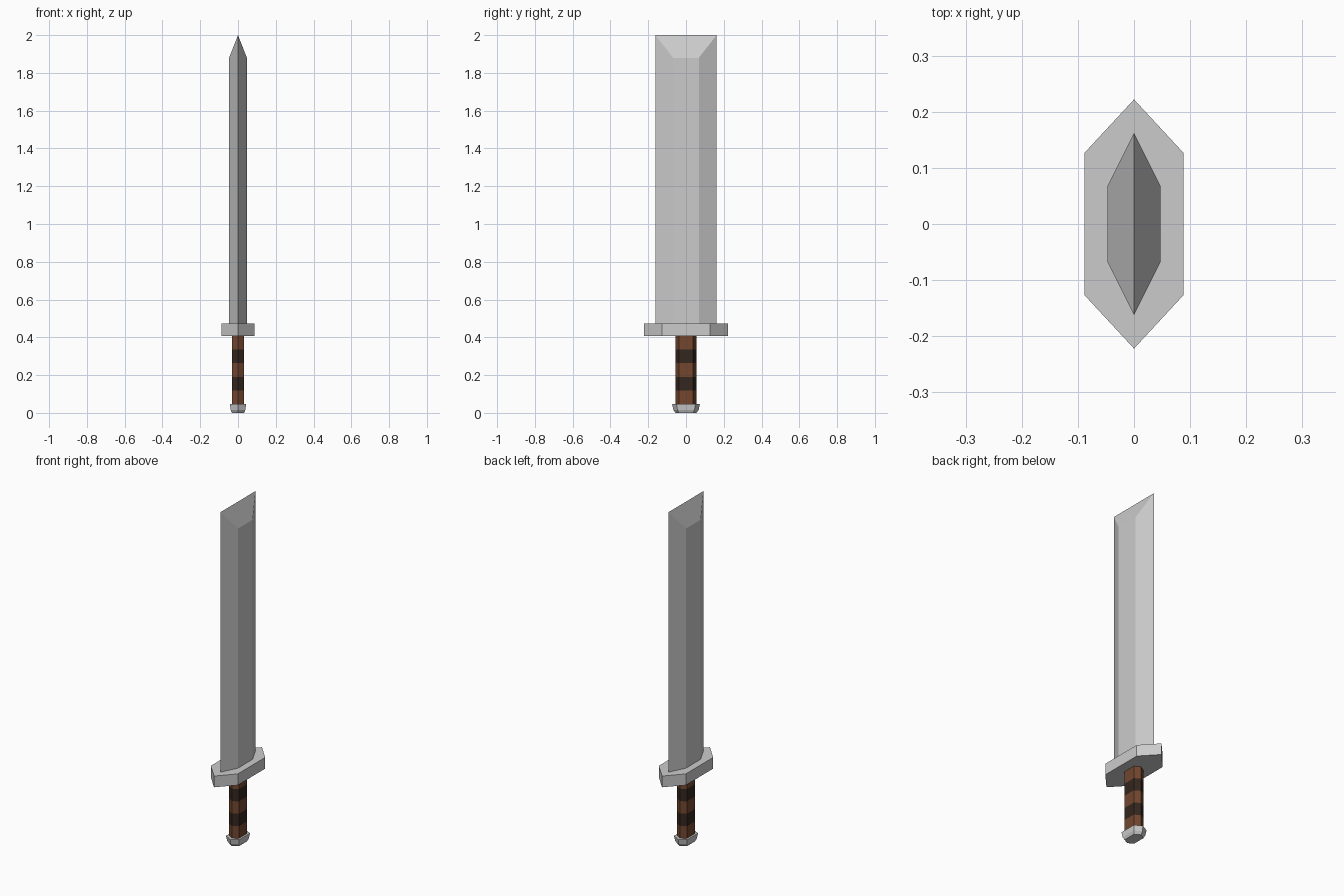
import bpy, bmesh

if "Cube" in bpy.data.objects:
    bpy.data.objects.remove(bpy.data.objects["Cube"])


def hexagon(hx, hy, fy, z, tip_z=None):
    """Elongated hexagon: points at +-hy on y, flat sides at +-hx spanning +-fy."""
    t = z if tip_z is None else tip_z
    return [(0, -hy, t), (hx, -fy, z), (hx, fy, z),
            (0, hy, t), (-hx, fy, z), (-hx, -fy, z)]


def loft(name, rings, ridge=False, mats=()):
    """Skin stacked hexagon rings; ridge=True closes the top as a roof."""
    bm = bmesh.new()
    vs = [[bm.verts.new(p) for p in r] for r in rings]
    for k, (a, b) in enumerate(zip(vs, vs[1:])):
        for i in range(6):
            j = (i + 1) % 6
            f = bm.faces.new((a[i], a[j], b[j], b[i]))
            f.material_index = k % 2 if mats else 0
    bm.faces.new(vs[0][::-1])
    top = vs[-1]
    if ridge:
        bm.faces.new(top[:4])
        bm.faces.new(top[3:] + top[:1])
    else:
        bm.faces.new(top)
    bmesh.ops.recalc_face_normals(bm, faces=bm.faces)
    me = bpy.data.meshes.new(name)
    bm.to_mesh(me)
    bm.free()
    for m in mats:
        me.materials.append(m)
    ob = bpy.data.objects.new(name, me)
    bpy.context.collection.objects.link(ob)
    return ob


def colour(name, rgb):
    m = bpy.data.materials.new(name)
    m.diffuse_color = (*rgb, 1)
    m.use_nodes = True
    m.node_tree.nodes["Principled BSDF"].inputs["Base Color"].default_value = m.diffuse_color
    return m


leather = colour("leather", (0.17, 0.062, 0.028))
wrap = colour("dark_wrap", (0.035, 0.02, 0.013))

# Blade with chisel-ridge tip
loft("blade", [hexagon(0.047, 0.162, 0.068, 0.472),
               hexagon(0.047, 0.162, 0.068, 1.88, 2.0)], ridge=True)

# Crossguard
loft("guard", [hexagon(0.088, 0.222, 0.127, z) for z in (0.408, 0.474)])

# Banded grip
loft("grip", [hexagon(0.032, 0.056, 0.037, 0.045 + 0.0728 * i) for i in range(6)],
     mats=(leather, wrap))

# Pommel, tapering to the bottom
loft("pommel", [hexagon(0.032, 0.056, 0.037, 0.0),
                hexagon(0.039, 0.067, 0.045, 0.016),
                hexagon(0.043, 0.073, 0.050, 0.046)])
